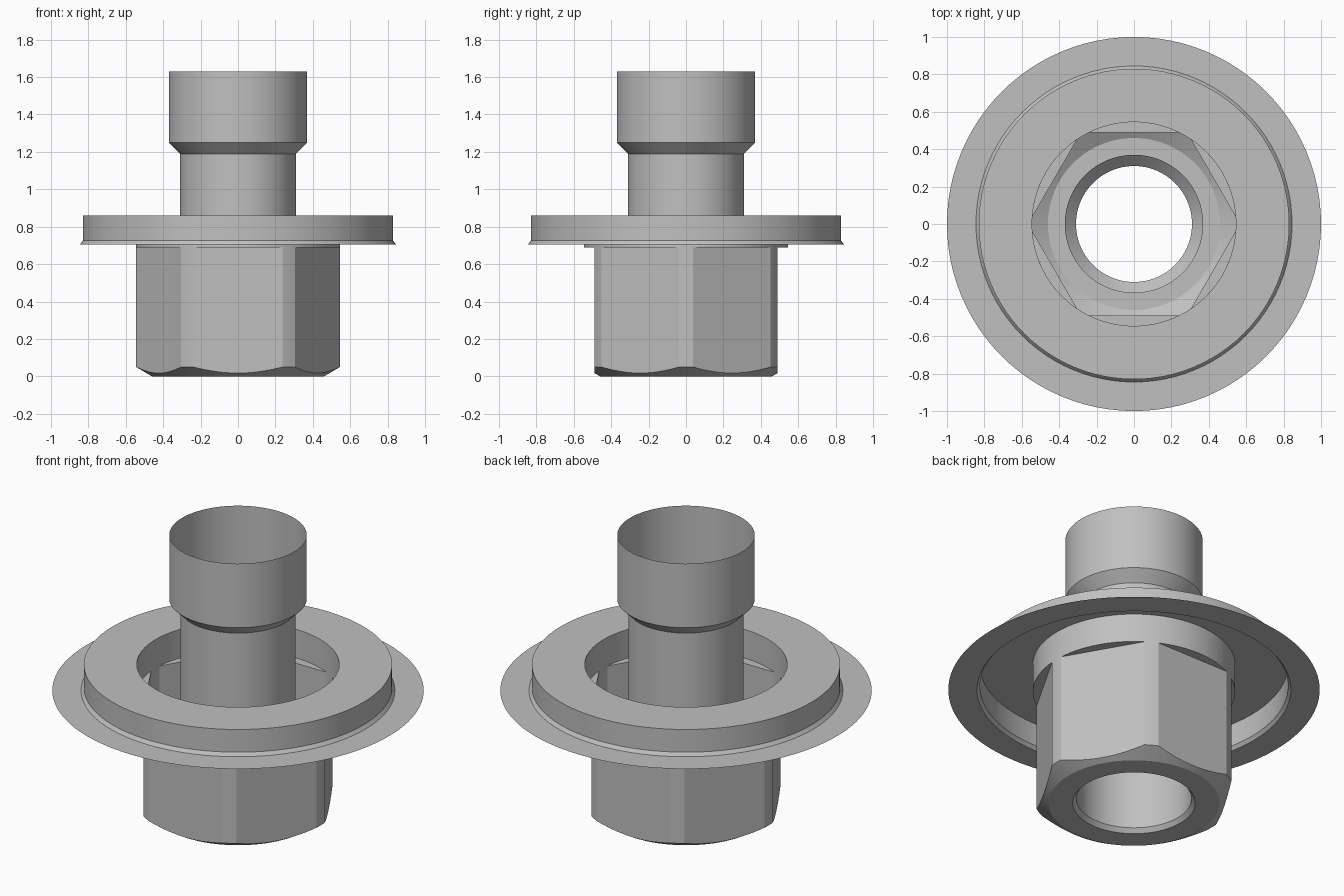
import bpy
import bmesh
from math import radians, degrees, cos, sin, acos

cube = bpy.data.objects.get("Cube")
if cube:
    bpy.data.objects.remove(cube, do_unlink=True)

GREY = (0.53, 0.53, 0.53, 1.0)
metal = bpy.data.materials.new("light grey metal")
metal.use_nodes = True
metal.diffuse_color = GREY
metal.node_tree.nodes["Principled BSDF"].inputs["Base Color"].default_value = GREY


def loft(name, angles, profile):
    """Sweep profile(angle) -> [(radius, z), ...] around z as an open sheet."""
    bm = bmesh.new()
    columns = []
    for a in angles:
        t = radians(a)
        columns.append([bm.verts.new((r * cos(t), r * sin(t), z)) for r, z in profile(a)])
    for c, d in zip(columns, columns[1:] + columns[:1]):
        for i in range(len(c) - 1):
            bm.faces.new((c[i], d[i], d[i + 1], c[i + 1]))
    # collapse the points that coincide at the rounded corners
    bmesh.ops.remove_doubles(bm, verts=bm.verts, dist=0.00005)
    mesh = bpy.data.meshes.new(name)
    bm.to_mesh(mesh)
    bm.free()
    mesh.materials.append(metal)
    obj = bpy.data.objects.new(name, mesh)
    bpy.context.collection.objects.link(obj)
    bpy.ops.object.select_all(action="DESELECT")
    obj.select_set(True)
    bpy.context.view_layer.objects.active = obj
    bpy.ops.object.shade_smooth_by_angle(angle=radians(15))
    return obj


round_angles = [i * 3.75 for i in range(96)]

# Thin pipe with a widened socket on top and a bevelled mouth below
pipe = [(0.33, 0), (0.31, 0.025), (0.31, 1.19), (0.37, 1.25), (0.37, 1.63)]
loft("pipe", round_angles, lambda a: pipe)

# Flange shell: inner collar, top, outer wall, flare and flat rim
flange = [(1.0, 0.705), (0.845, 0.705), (0.83, 0.725), (0.83, 0.86),
          (0.545, 0.86), (0.545, 0.69)]
loft("flange", round_angles, lambda a: flange)

# Hex nut: flats cut into a cylinder, conical chamfer below, shoulder above
FLAT, CORNER, FOOT = 0.49, 0.545, 0.46
half = degrees(acos(FLAT / CORNER))


def nut_profile(a):
    off = (a % 60) - 30
    r = min(CORNER, FLAT / cos(radians(off)))
    chamfer = 0.05 * (r - FOOT) / (CORNER - FOOT)
    return [(0.33, 0), (FOOT, 0), (r, chamfer), (r, 0.69), (CORNER, 0.69)]


nut_angles = []
for k in range(6):
    mid = 30 + 60 * k
    nut_angles += [mid + half * i / 8 for i in range(-8, 9)]
    nut_angles += [mid + half + (60 - 2 * half) * i / 4 for i in range(1, 4)]
loft("hex_nut", nut_angles, nut_profile)
